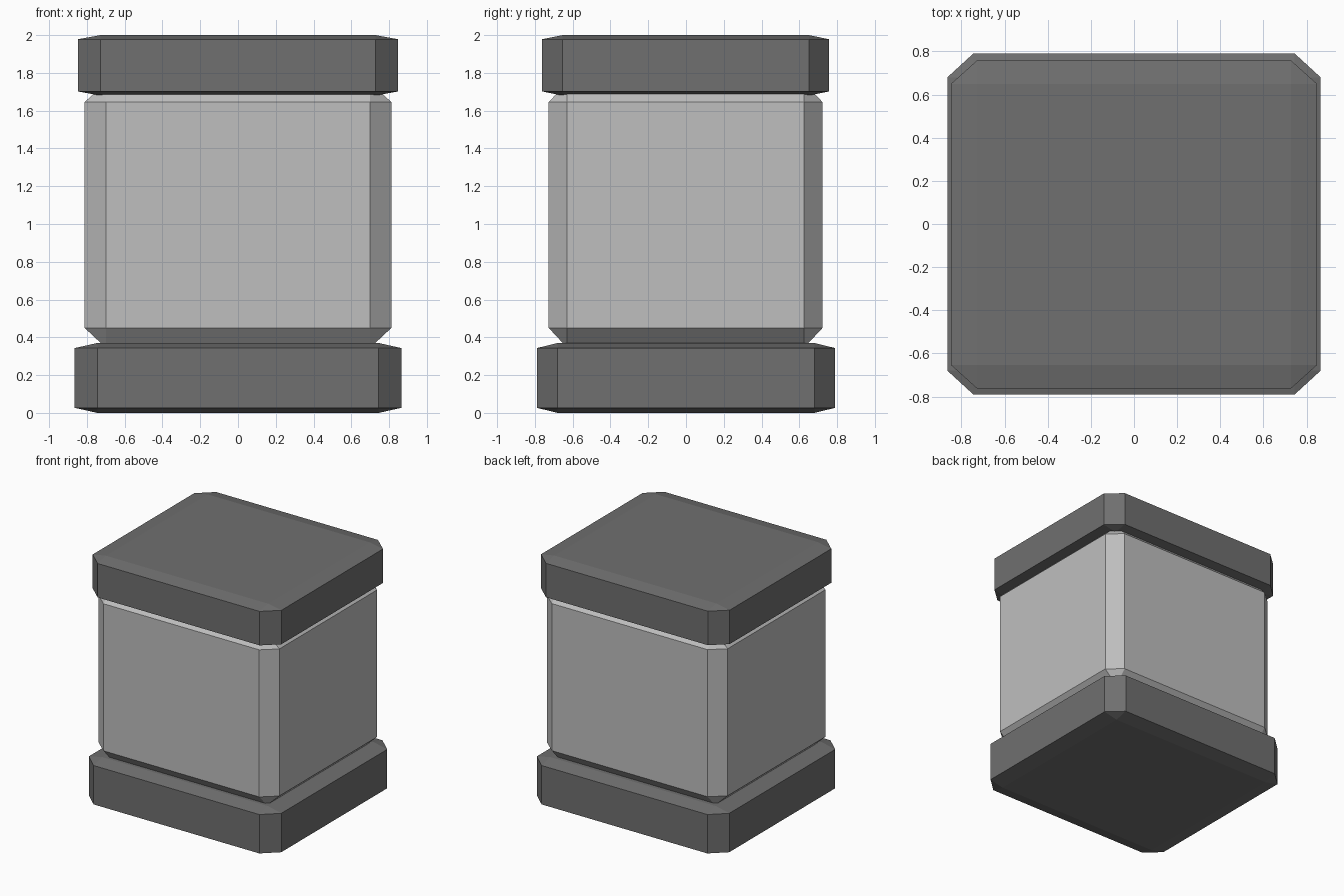
import bpy
import bmesh

cube = bpy.data.objects.get("Cube")
if cube:
    bpy.data.objects.remove(cube, do_unlink=True)


def make_material(name, rgb):
    mat = bpy.data.materials.new(name)
    mat.use_nodes = True
    colour = (*rgb, 1.0)
    mat.diffuse_color = colour
    mat.node_tree.nodes["Principled BSDF"].inputs["Base Color"].default_value = colour
    return mat


def chamfered_block(name, half_x, half_y, bottom, top, cut, mat, centre_y=0.0):
    """Box whose edges are cut by a different amount along each axis."""
    half = (half_x, half_y, (top - bottom) / 2)
    bm = bmesh.new()
    # Three corner points per box corner; their hull is the chamfered box.
    for sx in (-1, 1):
        for sy in (-1, 1):
            for sz in (-1, 1):
                signs = (sx, sy, sz)
                for axis in range(3):
                    bm.verts.new([s * (h if i == axis else h - c)
                                  for i, (s, h, c) in enumerate(zip(signs, half, cut))])
    bmesh.ops.convex_hull(bm, input=bm.verts)
    bmesh.ops.dissolve_limit(bm, angle_limit=0.01, verts=bm.verts, edges=bm.edges)
    bmesh.ops.recalc_face_normals(bm, faces=bm.faces)
    mesh = bpy.data.meshes.new(name)
    bm.to_mesh(mesh)
    bm.free()
    mesh.materials.append(mat)
    obj = bpy.data.objects.new(name, mesh)
    obj.location = (0, centre_y, (bottom + top) / 2)
    bpy.context.collection.objects.link(obj)
    return obj


dark_grey = make_material("dark grey", (0.16, 0.16, 0.16))
light_grey = make_material("light grey", (0.52, 0.52, 0.52))

# Base plinth, central body, and overhanging cap
chamfered_block("base", 0.865, 0.79, 0.0, 0.37, (0.12, 0.11, 0.027), dark_grey)
chamfered_block("body", 0.812, 0.725, 0.345, 1.75, (0.112, 0.098, 0.105), light_grey, -0.002)
chamfered_block("cap", 0.848, 0.76, 1.68, 2.0, (0.12, 0.108, 0.022), dark_grey, -0.002)
